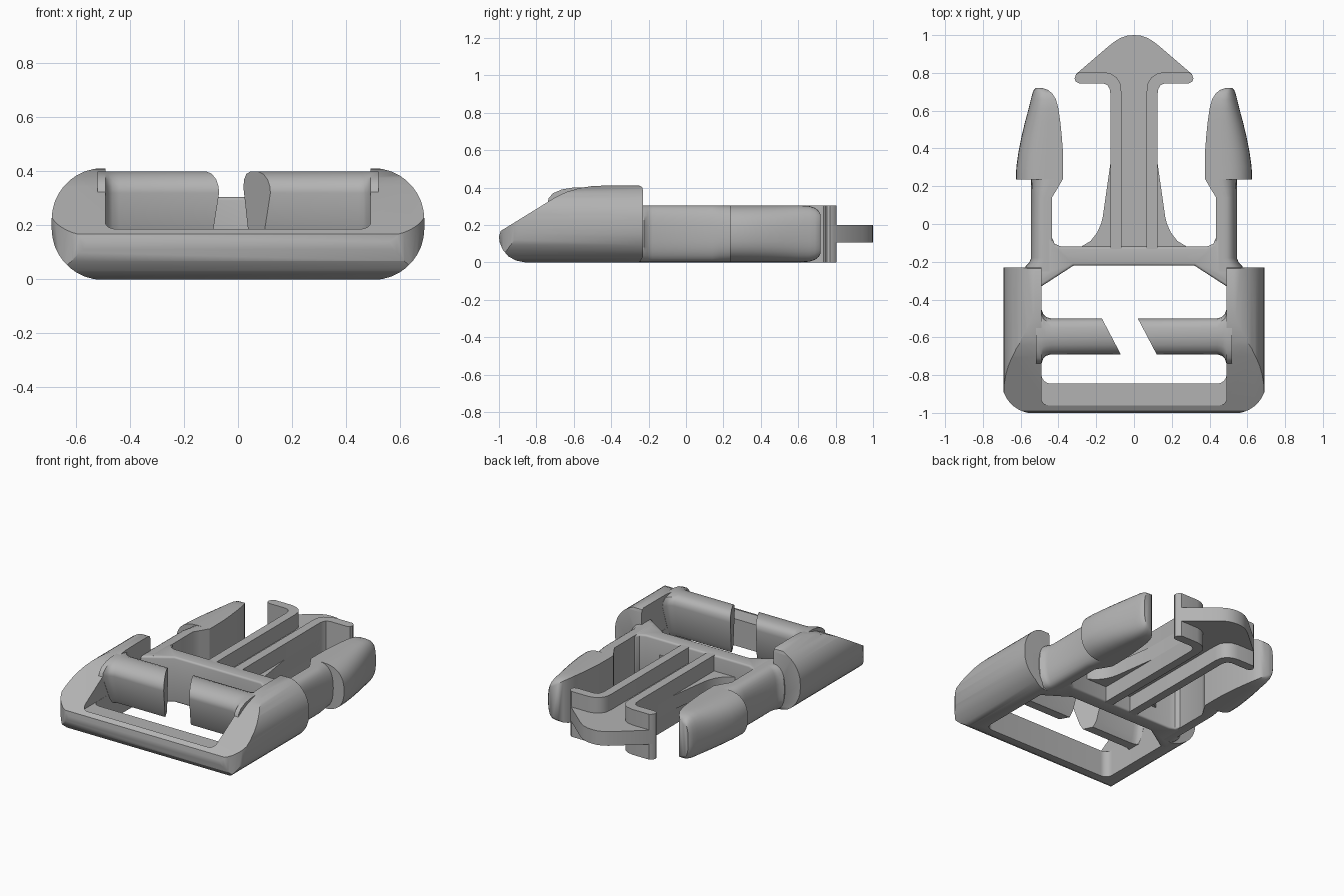
import bpy, bmesh, math

cube = bpy.data.objects.get("Cube")
if cube:
    bpy.data.objects.remove(cube, do_unlink=True)

H = 0.305  # height of the insert side

grey = bpy.data.materials.new("grey plastic")
grey.use_nodes = True
grey.diffuse_color = (0.45, 0.45, 0.45, 1)
grey.node_tree.nodes["Principled BSDF"].inputs["Base Color"].default_value = (0.45, 0.45, 0.45, 1)


def loft(name, rings):
    """Skin a row of equal-length rings and close both ends."""
    bm = bmesh.new()
    rows = [[bm.verts.new(p) for p in ring] for ring in rings]
    n = len(rows[0])
    for a, b in zip(rows, rows[1:]):
        for i in range(n):
            j = (i + 1) % n
            bm.faces.new((a[i], a[j], b[j], b[i]))
    bm.faces.new(rows[0])
    bm.faces.new(rows[-1])
    bmesh.ops.recalc_face_normals(bm, faces=bm.faces)
    mesh = bpy.data.meshes.new(name)
    bm.to_mesh(mesh)
    bm.free()
    mesh.materials.append(grey)
    obj = bpy.data.objects.new(name, mesh)
    bpy.context.collection.objects.link(obj)
    return obj


def prism(name, pts, axis, lo, hi):
    """Extrude a flat outline along one axis."""
    place = {"x": lambda p, t: (t, p[0], p[1]),
             "y": lambda p, t: (p[0], t, p[1]),
             "z": lambda p, t: (p[0], p[1], t)}[axis]
    return loft(name, [[place(p, t) for p in pts] for t in (lo, hi)])


def rounded_rect(x0, x1, y0, y1, r, steps=9):
    pts = []
    corners = [(x1 - r, y1 - r), (x0 + r, y1 - r), (x0 + r, y0 + r), (x1 - r, y0 + r)]
    for k, (cx, cy) in enumerate(corners):
        for i in range(steps + 1):
            a = math.pi / 2 * (k + i / steps)
            pts.append((cx + r * math.cos(a), cy + r * math.sin(a)))
    return pts


def symmetric(half):
    return half + [(-x, y) for x, y in reversed(half) if x > 0]


def activate(obj):
    bpy.ops.object.select_all(action="DESELECT")
    obj.select_set(True)
    bpy.context.view_layer.objects.active = obj


def apply_modifier(obj, mod):
    activate(obj)
    bpy.ops.object.modifier_apply(modifier=mod.name)


def boolean(obj, tool, operation):
    mod = obj.modifiers.new("shape", "BOOLEAN")
    mod.operation, mod.solver, mod.object = operation, "EXACT", tool
    apply_modifier(obj, mod)
    bpy.data.objects.remove(tool, do_unlink=True)


def smooth(obj):
    activate(obj)
    bpy.ops.object.shade_smooth_by_angle(angle=math.radians(35))


# Frame: side profile trimmed by its front section and plan outline
side = [(-.23, .03), (-.25, 0), (-.86, 0), (-.91, .01), (-.95, .032), (-.98, .068),
        (-.997, .11), (-1, .14), (-.99, .168), (-.70, .347), (-.64, .376), (-.57, .397),
        (-.50, .408), (-.44, .41), (-.25, .41), (-.235, .403), (-.23, .385)]
frame = prism("frame", side, "x", -.8, .8)
boolean(frame, prism("section", rounded_rect(-.69, .69, -.002, .412, .19), "y", -2, 1), "INTERSECT")
boolean(frame, prism("plan", rounded_rect(-.7, .7, -1.003, .5, .17), "z", -1, 1), "INTERSECT")
boolean(frame, prism("opening", rounded_rect(-.49, .49, -.845, .5, .05), "z", -1, 1), "DIFFERENCE")
boolean(frame, prism("upper_opening", rounded_rect(-.491, .491, -.96, .5, .04), "z", .18, 1), "DIFFERENCE")
smooth(frame)

# Split strap bar: tapered section, slanted gap, flared roots
bar = [(-.56, .11), (-.62, .11), (-.64, .15), (-.69, .32), (-.686, .345), (-.67, .37),
       (-.64, .39), (-.60, .4), (-.55, .4), (-.52, .39), (-.505, .37), (-.5, .34), (-.54, .15)]
for name, s, start in (("strap_bar_right", -1, -.17), ("strap_bar_left", 1, .02)):
    rings = [[(start - (y + .5) * .526, y, z) for y, z in bar]]
    for x, flare in ((.44, 0), (.465, .008), (.48, .022), (.49, .05), (.52, .05)):
        rings.append([(s * x, y + flare * (y + .595) / .095, z) for y, z in bar])
    smooth(loft(name, rings))

# Crossbar with diagonal corner braces
half = [(0, -.22), (.32, -.22), (.49, -.33), (.53, -.33), (.53, -.24), (.46, -.24),
        (.46, -.07), (.435, -.07), (.42, -.105), (.385, -.12), (0, -.12)]
crossbar = prism("crossbar", symmetric(half), "z", 0, H)
bev = crossbar.modifiers.new("soft_edges", "BEVEL")
bev.width, bev.segments, bev.limit_method = .015, 3, "ANGLE"
bev.angle_limit = math.radians(50)
apply_modifier(crossbar, bev)
smooth(crossbar)


def d_ring(s, y, inner, outer, inset=0):
    """Section with a flat inner wall and a rounded outer wall."""
    w, mid, r = outer - inner, H / 2, H / 2 - inset
    pts = [(s * inner, y, inset)]
    for i in range(17):
        a = math.pi * (i / 16 - .5)
        c, t = max(math.cos(a), 0) ** .8, math.sin(a)
        pts.append((s * (inner + w * (.35 + .65 * c)), y,
                    mid + r * math.copysign(abs(t) ** .8, t)))
    pts.append((s * inner, y, H - inset))
    return pts


# Spring legs and latch prongs
leg = [(-.28, .435, .58), (-.225, .435, .575), (-.205, .435, .555), (-.18, .435, .545),
       (.14, .435, .545), (.18, .41, .545), (.24, .375, .545)]
prong = [(.235, .375, .625), (.30, .375, .623), (.38, .376, .612), (.46, .382, .596),
         (.54, .39, .577), (.61, .40, .558), (.66, .413, .546, .004),
         (.69, .432, .538, .014), (.71, .455, .53, .03), (.72, .485, .52, .05)]
for word, s in (("left", 1), ("right", -1)):
    smooth(loft("leg_" + word, [d_ring(s, *row) for row in leg]))
    smooth(loft("prong_" + word, [d_ring(s, *row) for row in prong]))

# Centre tongue: thin web with gussets and arrow head
half = [(0, -.14), (.28, -.14), (.28, -.12), (.23, -.09), (.195, -.045), (.175, 0),
        (.165, .04), (.125, .32), (.125, .76), (.3, .76), (.313, .775), (.305, .795),
        (.13, .945), (.10, .968), (.07, .986), (.035, .997), (0, 1)]
smooth(prism("tongue", symmetric(half), "z", .105, .2))

# Full-height ribs that curl outward into barbs
rib = [(.067, -.14), (.125, -.14), (.125, .69), (.129, .715), (.14, .735), (.165, .745),
       (.29, .745), (.308, .753), (.315, .77), (.308, .79), (.29, .805), (.165, .805),
       (.125, .797), (.093, .777), (.073, .745), (.067, .7)]
for word, s in (("left", 1), ("right", -1)):
    smooth(prism("rib_" + word, [(s * x, y) for x, y in rib], "z", 0, H))
